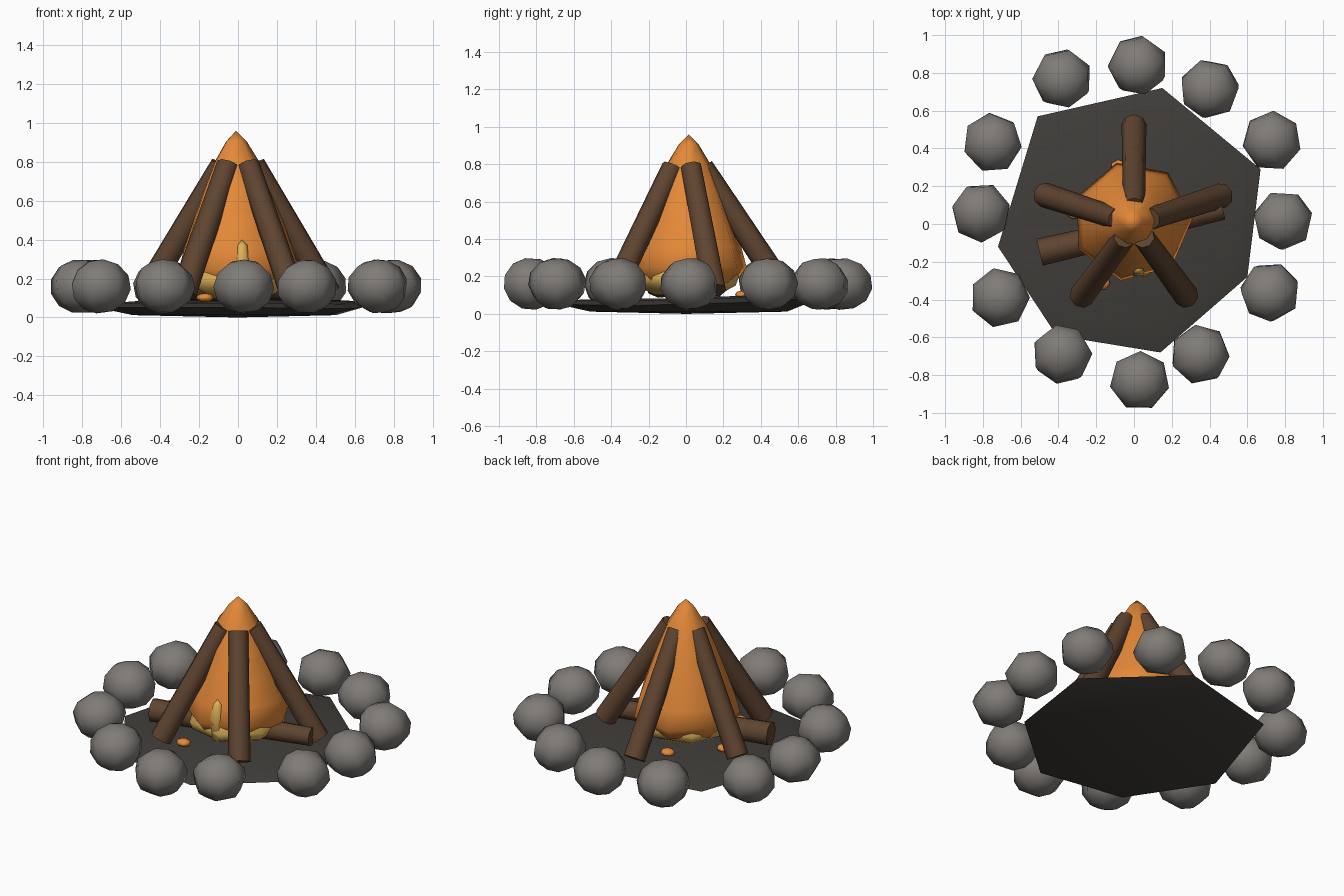
import bpy, bmesh, math, random
from mathutils import Vector, Matrix, Euler

if "Cube" in bpy.data.objects:
    bpy.data.objects.remove(bpy.data.objects["Cube"])

random.seed(4)


def material(name, r, g, b):
    m = bpy.data.materials.new(name)
    m.diffuse_color = (r, g, b, 1)
    m.use_nodes = True
    m.node_tree.nodes["Principled BSDF"].inputs["Base Color"].default_value = m.diffuse_color
    return m


STONE = material("grey stone", 0.215, 0.20, 0.185)
ASH = material("dark ash", 0.052, 0.047, 0.042)
WOOD = material("brown wood", 0.115, 0.058, 0.030)
ORANGE = material("orange flame", 0.78, 0.25, 0.04)
YELLOW = material("yellow flame", 0.72, 0.44, 0.10)


def finish(bm, name, mat, angle=180):
    """Turn a bmesh into a smooth object with edges above the angle kept sharp."""
    bmesh.ops.recalc_face_normals(bm, faces=bm.faces)
    me = bpy.data.meshes.new(name)
    bm.to_mesh(me)
    bm.free()
    me.materials.append(mat)
    for p in me.polygons:
        p.use_smooth = True
    me.set_sharp_from_angle(angle=math.radians(angle))
    ob = bpy.data.objects.new(name, me)
    bpy.context.collection.objects.link(ob)
    return ob


def loft(bm, rings, bottom, top):
    """Skin rings of points, closing both ends with a tip vertex."""
    rows = [[bm.verts.new(p) for p in ring] for ring in rings]
    n = len(rows[0])
    for a, b in zip(rows, rows[1:]):
        for i in range(n):
            j = (i + 1) % n
            bm.faces.new((a[i], a[j], b[j], b[i]))
    for row, tip in ((rows[0], bottom), (rows[-1], top)):
        v = bm.verts.new(tip)
        for i in range(n):
            bm.faces.new((row[i], row[(i + 1) % n], v))


def lathe(name, mat, profile, centre, sides, turn):
    """Faceted flame: profile of (radius, z), first and last points are tips."""
    bm = bmesh.new()
    cx, cy = centre
    rings = [[(cx + r * math.cos(turn + i * math.tau / sides),
               cy + r * math.sin(turn + i * math.tau / sides), z)
              for i in range(sides)] for r, z in profile[1:-1]]
    loft(bm, rings, (cx, cy, profile[0][1]), (cx, cy, profile[-1][1]))
    return finish(bm, name, mat, 65)


def log(name, a, b, r1, r2):
    """Eight-sided tapered log between two points."""
    a, b = Vector(a), Vector(b)
    bm = bmesh.new()
    rot = (b - a).to_track_quat('Z', 'Y').to_matrix().to_4x4()
    bmesh.ops.create_cone(bm, cap_ends=True, segments=8, radius1=r1, radius2=r2,
                          depth=(b - a).length,
                          matrix=Matrix.Translation((a + b) / 2) @ rot)
    return finish(bm, name, WOOD, 50)


def blob(name, mat, centre, size, rot):
    """Low-poly rounded lump."""
    bm = bmesh.new()
    bmesh.ops.create_uvsphere(bm, u_segments=7, v_segments=6, radius=1)
    bmesh.ops.transform(bm, verts=bm.verts, matrix=Matrix.Translation(centre)
                        @ Matrix.Diagonal((*size, 1))
                        @ Euler(rot).to_matrix().to_4x4())
    return finish(bm, name, mat)


# Ash bed: irregular seven-sided shallow dish
rim = [(0.15, 0.72, 0.085), (-0.51, 0.57, 0.065), (-0.72, -0.12, 0.05),
       (-0.41, -0.59, 0.05), (0.14, -0.68, 0.05), (0.60, -0.28, 0.045),
       (0.67, 0.29, 0.06)]
bm = bmesh.new()
loft(bm, [[(x * 0.75, y * 0.75, 0.012) for x, y, z in rim],
          rim,
          [(x * 0.88, y * 0.88, z + 0.025) for x, y, z in rim]],
     (0, 0, 0), (0, 0, 0.085))
finish(bm, "ash_bed", ASH, 70)

# Ring of stones
stones = [(-0.38, 0.77), (0.02, 0.84), (0.40, 0.715), (0.73, 0.44),
          (0.79, 0.02), (0.72, -0.36), (0.35, -0.69), (0.03, -0.83),
          (-0.38, -0.69), (-0.71, -0.39), (-0.81, 0.06), (-0.75, 0.43)]
for i, (x, y) in enumerate(stones):
    rot = [random.uniform(-0.35, 0.35), random.uniform(-0.35, 0.35),
           random.uniform(0, math.tau)]
    blob(f"stone_{i + 1}", STONE, (x, y, 0.16), (0.16, 0.16, 0.14), rot)

# Leaning logs
for i, (deg, reach) in enumerate([(90, 0.525), (18, 0.49), (-54, 0.475),
                                  (-126, 0.475), (162, 0.50)]):
    c, s = math.cos(math.radians(deg)), math.sin(math.radians(deg))
    log(f"leaning_log_{i + 1}", (c * reach, s * reach, 0.125),
        (c * 0.09, s * 0.09, 0.785), 0.066, 0.058)

# Log lying across the bed
log("lying_log", (-0.50, -0.15, 0.16), (0.47, 0.08, 0.16), 0.073, 0.058)

# Outer flame, inner flame and its lick
lathe("outer_flame", ORANGE,
      [(0, 0.11), (0.14, 0.12), (0.26, 0.17), (0.32, 0.25), (0.29, 0.36),
       (0.24, 0.50), (0.18, 0.66), (0.12, 0.80), (0.055, 0.905), (0, 0.96)],
      (-0.01, 0.015), 7, math.radians(105))
lathe("inner_flame", YELLOW,
      [(0, 0.09), (0.17, 0.10), (0.27, 0.15), (0.29, 0.20), (0.20, 0.32),
       (0, 0.45)], (-0.01, 0.0), 7, math.radians(130))
lathe("flame_lick", YELLOW,
      [(0, 0.12), (0.035, 0.15), (0.048, 0.28), (0.03, 0.37), (0, 0.40)],
      (0.02, -0.235), 6, 0)

# Embers on the ash
for i, (x, y) in enumerate([(-0.17, -0.31), (-0.08, 0.30), (-0.315, 0.065)]):
    blob(f"ember_{i + 1}", ORANGE, (x, y, 0.102), (0.045, 0.04, 0.022),
         (0, 0, i))
